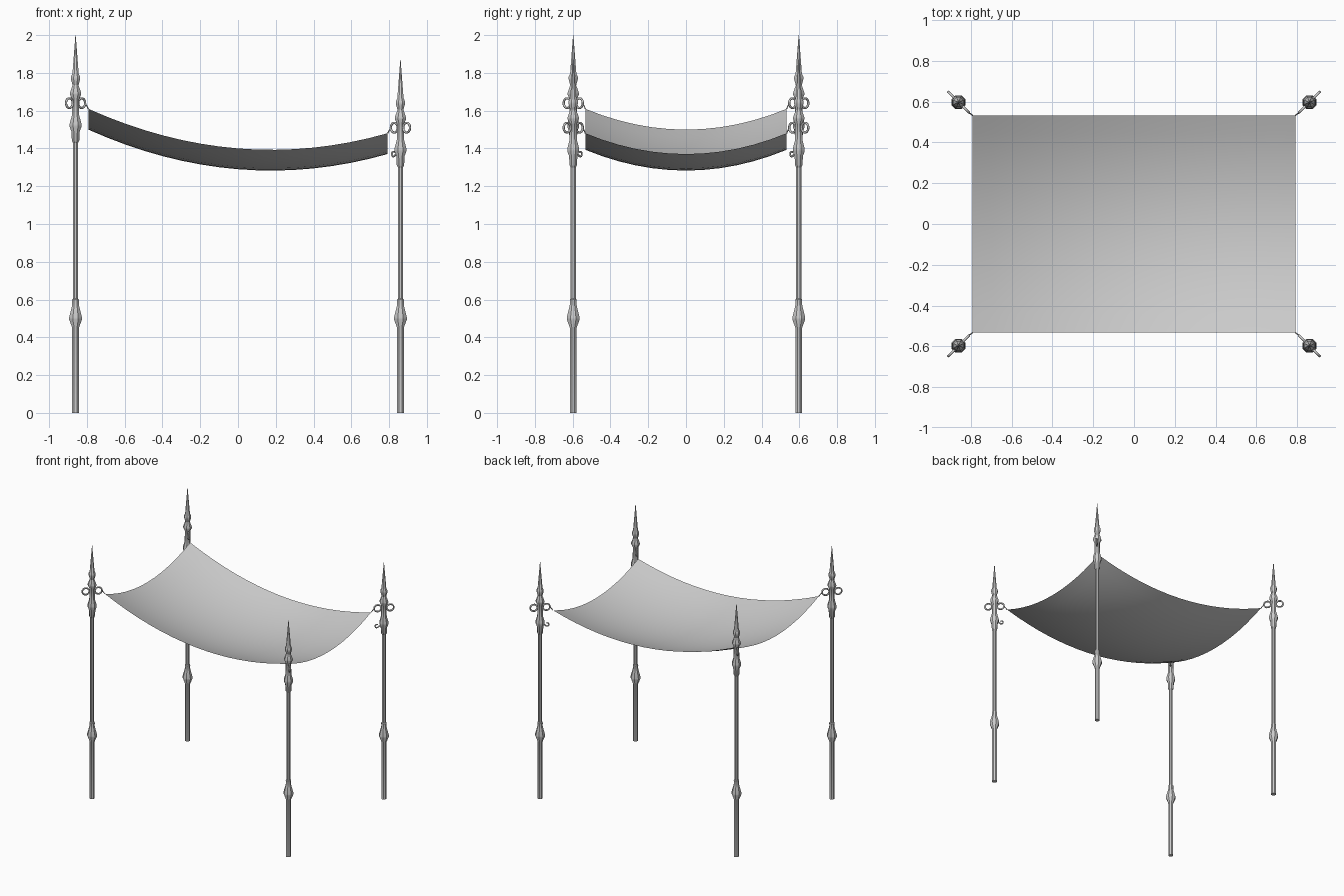
import bpy, bmesh, math
from mathutils import Vector

if "Cube" in bpy.data.objects:
    bpy.data.objects.remove(bpy.data.objects["Cube"])

PX, PY = 0.86, 0.597          # pole positions
SIDES = 8


def finish(name, bm, angle=30):
    bmesh.ops.recalc_face_normals(bm, faces=bm.faces)
    me = bpy.data.meshes.new(name)
    bm.to_mesh(me)
    bm.free()
    ob = bpy.data.objects.new(name, me)
    bpy.context.collection.objects.link(ob)
    bpy.ops.object.select_all(action='DESELECT')
    ob.select_set(True)
    bpy.context.view_layer.objects.active = ob
    bpy.ops.object.shade_smooth_by_angle(angle=math.radians(angle))
    return ob


def lathe(name, profile, x, y):
    bm = bmesh.new()
    rings = []
    for r, z in profile:
        rings.append([bm.verts.new((x + r * math.cos(a), y + r * math.sin(a), z))
                      for a in ((i + .5) * math.tau / SIDES for i in range(SIDES))])
    for lo, hi in zip(rings, rings[1:]):
        for i in range(SIDES):
            j = (i + 1) % SIDES
            bm.faces.new((lo[i], lo[j], hi[j], hi[i]))
    bm.faces.new(rings[0])
    bm.faces.new(rings[-1])
    return finish(name, bm)


def tube(name, pts, r, cyclic=False):
    # bevelled curve turned into a mesh
    cu = bpy.data.curves.new(name, 'CURVE')
    cu.dimensions = '3D'
    cu.bevel_depth, cu.bevel_resolution = r, 1
    cu.use_fill_caps = True
    sp = cu.splines.new('POLY')
    sp.points.add(len(pts) - 1)
    for p, co in zip(sp.points, pts):
        p.co = (*co, 1)
    sp.use_cyclic_u = cyclic
    ob = bpy.data.objects.new(name, cu)
    bpy.context.collection.objects.link(ob)
    return ob


def cloth_z(x, y):
    along = 1.545 - 0.0815 * x - 0.145 * (1 - (x / 0.792) ** 2)
    return along - 0.11 * (1 - (y / 0.533) ** 2)


def ring_points(centre, out, r, start=0, end=360, n=14):
    full = end - start == 360
    steps = n if full else n - 1
    pts = []
    for i in range(n):
        a = math.radians(start + (end - start) * i / steps)
        pts.append(centre + out * r * math.cos(a) + Vector((0, 0, r * math.sin(a))))
    return pts


# pole profile (radius, height): lower part fixed, finial part shifts with pole height
LOWER = [(.019, 0), (.019, .45), (.037, .495), (.037, .505), (.022, .56),
         (.019, .575), (.020, .60), (.0145, .605)]
UPPER = [(.0145, 1.43), (.021, 1.44), (.024, 1.49), (.034, 1.515), (.034, 1.53),
         (.021, 1.575), (.020, 1.66), (.032, 1.685), (.032, 1.695), (.017, 1.735),
         (.026, 1.765), (.026, 1.78), (.018, 1.795), (.001, 2.0)]

for sx, side in ((-1, "left"), (1, "right")):
    drop = 0 if sx < 0 else 0.13
    for sy, end in ((-1, "front"), (1, "back")):
        tag = f"{end}_{side}"
        x, y = sx * PX, sy * PY
        prof = LOWER + [(r, z - drop) for r, z in UPPER]
        lathe(f"pole_{tag}", prof, x, y)

        # pair of rings on the diagonal
        out = Vector((sx, sy, 0)).normalized()
        base = Vector((x, y, 1.64 - drop))
        for s, nm in ((1, "outer"), (-1, "inner")):
            tube(f"{nm}_ring_{tag}", ring_points(base + out * s * .046, out, .026), .0062, True)

        # short cord from ring to cloth corner
        cx, cy = sx * .792, sy * .533
        tube(f"cord_{tag}", [base - out * .072, Vector((cx, cy, cloth_z(cx, cy)))], .003)

        # small cleat hook on the shorter poles
        if sx > 0:
            hook_base = Vector((x, y, 1.37))
            arc = ring_points(hook_base - out * .052, -out, .013, -150, 120, 9)
            tube(f"hook_{tag}", [hook_base - out * .01 + Vector((0, 0, .012)),
                                 hook_base - out * .038 + Vector((0, 0, -.004))] + arc, .005)

# sagging cloth
bm = bmesh.new()
bmesh.ops.create_grid(bm, x_segments=16, y_segments=12, size=1)
for v in bm.verts:
    v.co.x *= .792
    v.co.y *= .533
    v.co.z = cloth_z(v.co.x, v.co.y)
finish("canopy_cloth", bm, 60)
